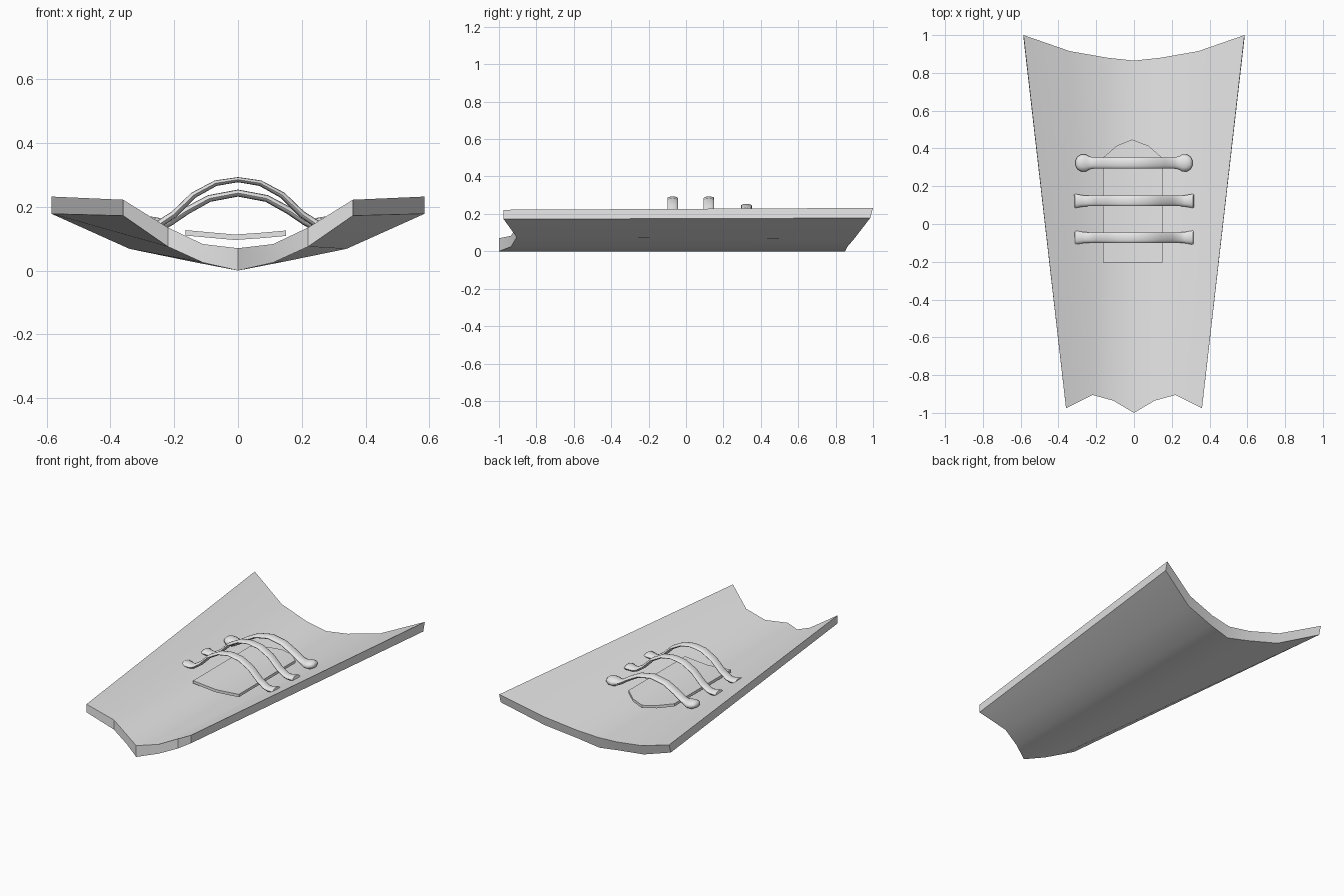
import bpy, bmesh, math
from mathutils import Vector

if "Cube" in bpy.data.objects:
    bpy.data.objects.remove(bpy.data.objects["Cube"])

grey = bpy.data.materials.new("plain grey")
grey.use_nodes = True
colour = (0.8, 0.8, 0.8, 1)
grey.diffuse_color = colour
grey.node_tree.nodes["Principled BSDF"].inputs["Base Color"].default_value = colour


def finish(name, bm, angle):
    bmesh.ops.recalc_face_normals(bm, faces=bm.faces)
    mesh = bpy.data.meshes.new(name)
    bm.to_mesh(mesh)
    bm.free()
    mesh.materials.append(grey)
    obj = bpy.data.objects.new(name, mesh)
    bpy.context.collection.objects.link(obj)
    bpy.ops.object.select_all(action='DESELECT')
    obj.select_set(True)
    bpy.context.view_layer.objects.active = obj
    bpy.ops.object.shade_smooth_by_angle(angle=math.radians(angle))
    return obj


def mirrored(half):
    """Half profile from the centre outwards -> full profile, left to right."""
    return [(-p[0], *p[1:]) for p in reversed(half[1:])] + list(half)


def loft(bm, rings):
    """Skin closed rings of equal length and cap both ends."""
    loops = [[bm.verts.new(p) for p in ring] for ring in rings]
    n = len(loops[0])
    for a, b in zip(loops, loops[1:]):
        for i in range(n):
            j = (i + 1) % n
            bm.faces.new((a[i], a[j], b[j], b[i]))
    return loops


# Curved tapering board: each point is x, y, top z, bottom z
front_end = mirrored([(0, -1, .07, 0), (.11, -.935, .083, .025),
                      (.22, -.905, .135, .075), (.36, -.975, .222, .172)])
back_end = mirrored([(0, .865, .07, 0), (.14, .88, .085, .027),
                     (.34, .915, .128, .068), (.585, 1, .232, .178)])
bm = bmesh.new()
rings = []
for end in (front_end, back_end):
    top = [(x, y, t) for x, y, t, b in end]
    under = [(x, y - (.015 if y > 0 else 0), b) for x, y, t, b in end]
    rings.append(top + under[::-1])
loops = loft(bm, rings)
for loop in loops:
    half = len(loop) // 2
    for i in range(half - 1):
        bm.faces.new((loop[i], loop[i + 1], loop[-2 - i], loop[-1 - i]))
finish("board", bm, 30)

# Arm pad with an arched back edge, gently bowed across
bm = bmesh.new()
columns = [(-.165, .35), (-.09, .415), (-.01, .447), (.075, .415), (.15, .35)]
rings = []
for x, back in columns:
    z = .112 + abs(x) * .09
    rings.append([(x, -.205, z), (x, back, z), (x, back, z - .017), (x, -.205, z - .017)])
loops = loft(bm, rings)
for loop in (loops[0], loops[-1]):
    bm.faces.new(loop)
finish("arm_pad", bm, 25)


# Arched grips: each path point is x, z, half width, half thickness
def grip(name, y, path, sides=12):
    bm = bmesh.new()
    pts = mirrored(path)
    rings = []
    for i, (x, z, w, t) in enumerate(pts):
        a, b = pts[max(i - 1, 0)], pts[min(i + 1, len(pts) - 1)]
        along = Vector((b[0] - a[0], 0, b[1] - a[1])).normalized()
        normal = Vector((-along.z, 0, along.x))
        centre = Vector((x, y, z))
        rings.append([centre + Vector((0, w * math.cos(k), 0)) + normal * t * math.sin(k)
                      for k in (2 * math.pi * s / sides for s in range(sides))])
    loops = loft(bm, rings)
    for loop in (loops[0], loops[-1]):
        bm.faces.new(loop)
    return finish(name, bm, 50)


arch = [(0, .285, .028, .008), (.07, .274, .028, .009), (.14, .236, .028, .01),
        (.2, .177, .028, .011), (.245, .147, .028, .012), (.27, .142, .03, .014),
        (.31, .146, .037, .017), (.316, .148, .034, .014)]
for name, y in (("front_grip", -.072), ("middle_grip", .122)):
    grip(name, y, arch)

# Rear grip is lower and ends in rounded knobs
rear = [(0, .243, .03, .011), (.09, .226, .03, .011), (.16, .188, .03, .012),
        (.21, .155, .03, .013), (.235, .146, .034, .018), (.255, .143, .045, .024),
        (.28, .145, .045, .025), (.3, .15, .033, .018), (.308, .153, .015, .008)]
grip("rear_grip", .323, rear)
